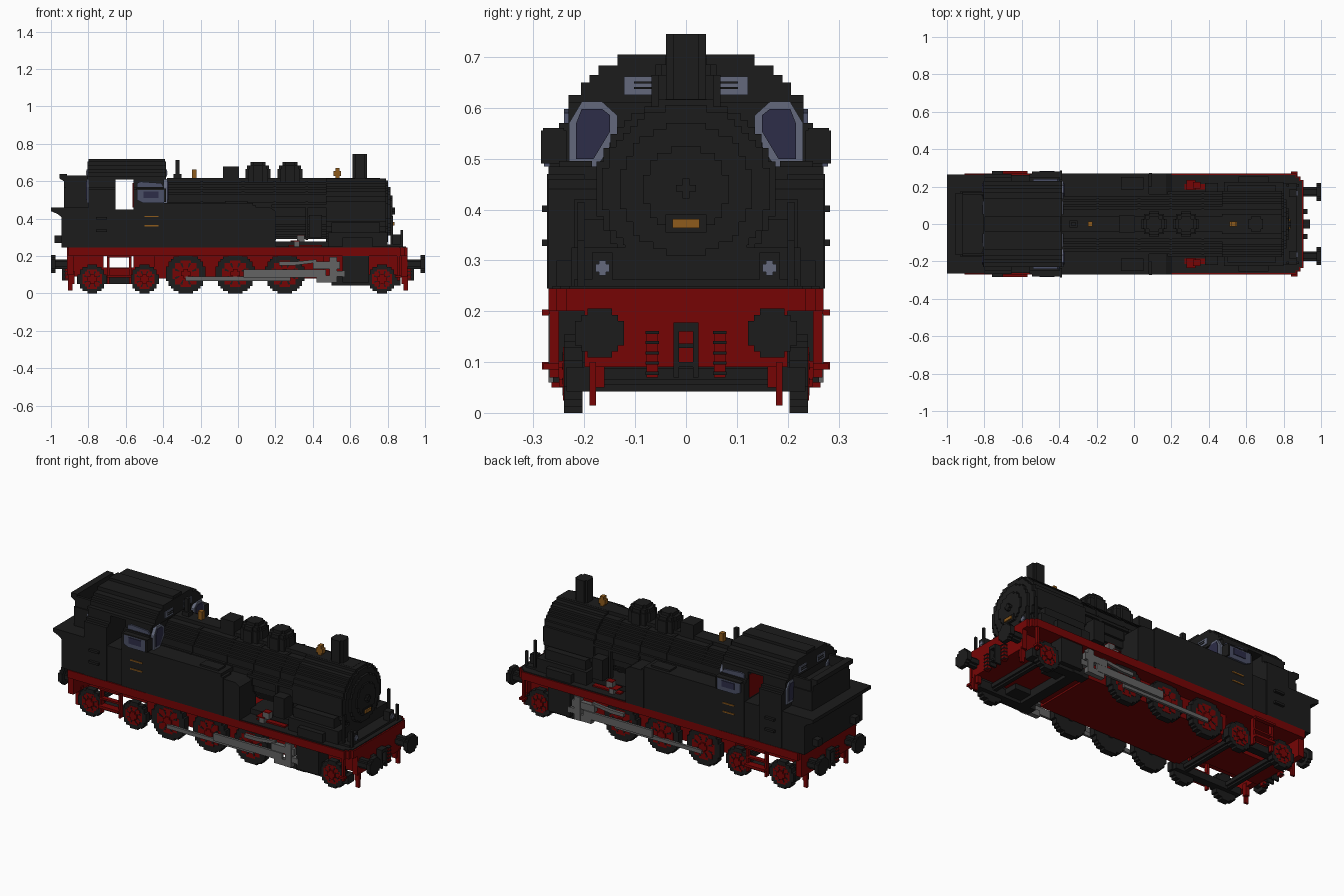
import bpy, bmesh, math
from mathutils import Vector

if "Cube" in bpy.data.objects:
    bpy.data.objects.remove(bpy.data.objects["Cube"])

V = 0.0133  # block size of the stepped outlines


def material(name, rgb):
    m = bpy.data.materials.new(name)
    m.use_nodes = True
    m.diffuse_color = (*rgb, 1)
    m.node_tree.nodes["Principled BSDF"].inputs["Base Color"].default_value = (*rgb, 1)
    return m


BLACK = material("black paint", (0.0115, 0.0115, 0.0115))
RED = material("frame red", (0.18, 0.0015, 0.0015))
STEEL = material("rod steel", (0.125, 0.125, 0.125))
FRAME = material("window frame blue grey", (0.125, 0.14, 0.2))
SLATE = material("side window slate", (0.07, 0.08, 0.135))
GLASS = material("dark glass", (0.026, 0.026, 0.065))
BRASS = material("brass", (0.27, 0.105, 0.012))


def finish(name, bm, mat):
    bmesh.ops.recalc_face_normals(bm, faces=bm.faces)
    me = bpy.data.meshes.new(name)
    bm.to_mesh(me)
    bm.free()
    me.materials.append(mat)
    bpy.context.collection.objects.link(bpy.data.objects.new(name, me))


def add_prism(bm, pts, axis, a, b):
    place = {"x": lambda p, d: (d, p[0], p[1]), "y": lambda p, d: (p[0], d, p[1]),
             "z": lambda p, d: (p[0], p[1], d)}[axis]
    lo, hi = [[bm.verts.new(place(p, d)) for p in pts] for d in (a, b)]
    bm.faces.new(lo)
    bm.faces.new(hi)
    for i in range(len(pts)):
        j = (i + 1) % len(pts)
        bm.faces.new((lo[i], lo[j], hi[j], hi[i]))


def prism(name, pts, axis, a, b, mat):
    bm = bmesh.new()
    add_prism(bm, pts, axis, a, b)
    finish(name, bm, mat)


def rect(u0, u1, v0, v1):
    return [(u0, v0), (u1, v0), (u1, v1), (u0, v1)]


def box(name, x, y, z, mat):
    prism(name, rect(*x, *y), "z", *z, mat)


def boxes(name, items, mat):
    bm = bmesh.new()
    for x, y, z in items:
        add_prism(bm, rect(*x, *y), "z", *z)
    finish(name, bm, mat)


def rows_outline(rows, cu=0.0):
    """Stepped symmetric outline from rows of (bottom, top, half width)."""
    right = []
    for z0, z1, w in rows:
        for p in ((w, z0), (w, z1)):
            if not right or (Vector(p) - Vector(right[-1])).length > 1e-6:
                right.append(p)
    return [(cu + w, z) for w, z in right] + [(cu - w, z) for w, z in reversed(right)]


def disc(r, cu, cv):
    n = max(2, round(r / V))
    v = r / n
    rows = []
    for i in range(-n, n):
        w = max(1, round(math.sqrt(r * r - ((i + .5) * v) ** 2) / v)) * v
        rows.append((cv + i * v, cv + (i + 1) * v, w))
    return rows_outline(rows, cu)


def side(s, a, b):
    return tuple(sorted((s * a, s * b)))


# running board with stepped front corners, black deck and frame
boxes("running_board", [((-.905, .87), (-.27, .27), (.2, .245)), ((.87, .89), (-.255, .255), (.2, .245)),
                        ((.89, .905), (-.235, .235), (.2, .245))], RED)
boxes("front_deck", [((.2, .863), (-.263, .263), (.24, .25)), ((.863, .882), (-.248, .248), (.24, .25)),
                     ((.882, .897), (-.23, .23), (.24, .25))], BLACK)
box("deck_centre", (.19, .48), (-.17, .17), (.245, .279), BLACK)
box("main_frame", (-.45, .46), (-.19, .19), (.08, .2), RED)
boxes("rear_bogie_frame", [((-.72, -.56), (-.1, .1), (.09, .14)), ((-.9, -.72), (-.1, .1), (.09, .2)),
                           ((-.56, -.45), (-.1, .1), (.09, .2))], RED)
box("front_bogie_frame", (.46, .88), (-.17, .17), (.09, .2), RED)
box("front_buffer_beam", (.875, .905), (-.2, .2), (.09, .2), RED)
box("rear_buffer_beam", (-.915, -.88), (-.25, .25), (.1, .245), RED)
box("cylinder_crossbeam", (.54, .6), (-.24, .24), (.042, .088), BLACK)

# boiler, smokebox and its door
prism("boiler", disc(.16, 0, .45), "x", -.4, .48, BLACK)
for i, x in enumerate((-.2, .02, .19, .36)):
    prism(f"boiler_band_{i}", disc(.164, 0, .45), "x", x, x + .014, BLACK)
prism("smokebox", disc(.176, 0, .44), "x", .47, .79, BLACK)
prism("smokebox_ring", disc(.165, 0, .44), "x", .79, .802, BLACK)
prism("smokebox_door", disc(.13, 0, .44), "x", .8, .816, BLACK)
prism("door_centre", disc(.085, 0, .44), "x", .814, .825, BLACK)
boxes("door_handle", [((.82, .84), (-.02, .02), (.435, .448)), ((.82, .84), (-.007, .007), (.422, .461))], BLACK)
box("number_plate_base", (.81, .83), (-.04, .04), (.355, .39), BLACK)
box("number_plate", (.83, .838), (-.027, .027), (.364, .381), BRASS)
box("smokebox_saddle", (.48, .8), (-.12, .12), (.245, .33), BLACK)
box("front_step_plate", (.8, .87), (-.22, .22), (.245, .262), BLACK)
box("boiler_seam", (-.38, .76), (-.04, .04), (.6, .617), BLACK)

# chimney, domes and fittings on top
prism("chimney", disc(.039, .652, 0), "z", .6, .745, BLACK)
for i, x in enumerate((.107, .278)):
    for r, z0, z1 in ((.068, .58, .665), (.06, .665, .685), (.04, .685, .703)):
        prism(f"dome_{i}_{round(z1 * 1000)}", disc(r, x, 0), "z", z0, z1, BLACK)
box("valve_box", (-.08, .005), (-.045, .045), (.59, .68), BLACK)
boxes("whistle", [((-.335, -.312), (-.012, .012), (.58, .715)), ((-.345, -.302), (-.02, .02), (.6, .64))], BLACK)
box("rear_brass_valve", (-.247, -.222), (-.014, .014), (.6, .664), BRASS)
boxes("front_brass_valve", [((.52, .542), (-.014, .014), (.6, .672)), ((.51, .552), (-.014, .014), (.628, .655))], BRASS)

# cab, with an open doorway through it
WALL = [(.245, .555, .268), (.555, .57, .25), (.57, .61, .231)]
ROOF = [(.61, .625, .231), (.625, .65, .207), (.65, .665, .19), (.665, .683, .172), (.683, .705, .135)]
prism("cab_front", rows_outline(WALL), "x", -.56, -.395, BLACK)
prism("cab_rear", rows_outline(WALL), "x", -.8, -.655, BLACK)
prism("cab_roof", rows_outline(ROOF), "x", -.805, -.385, BLACK)
box("cab_door_panel", (-.655, -.56), (-.262, .262), (.245, .45), BLACK)
box("cab_lining", (-.564, -.558), (.1, .225), (.46, .59), RED)
box("roof_ridge", (-.8, -.39), (-.039, .039), (.7, .72), BLACK)

# coal bunker with flared rims
box("bunker", (-.945, -.8), (-.265, .265), (.245, .46), BLACK)
prism("bunker_flare", [(-.945, .41), (-.965, .425), (-1, .44), (-1, .46), (-.8, .46), (-.8, .41)],
      "y", -.265, .265, BLACK)
box("coal_extension", (-.93, -.8), (-.175, .175), (.46, .57), BLACK)
prism("coal_back_rim", [(-.93, .56), (-.93, .6), (-.955, .615), (-.955, .64), (-.915, .64), (-.915, .56)],
      "y", -.165, .165, BLACK)

# ends: couplings, hoses, buffers and rail guards
for e, end in ((1, "front"), (-1, "rear")):
    def ex(a, b):
        return side(e, a, b)
    boxes(f"{end}_coupling", [(ex(.9, .94), (-.025, -.014), (.07, .175)), (ex(.9, .94), (.014, .025), (.07, .175)),
                              (ex(.9, .94), (-.025, .025), (.16, .178)), (ex(.9, .94), (-.02, .02), (.09, .1)),
                              (ex(.9, .92), (-.02, .02), (.128, .136))], BLACK)
    for s, nm in ((-1, "near"), (1, "far")):
        prism(f"{end}_{nm}_buffer_rod", disc(.026, s * .172, .157), "x", *ex(.89, .98), BLACK)
        prism(f"{end}_{nm}_buffer_head", disc(.048, s * .17, .157), "x", *ex(.975, 1), BLACK)
        box(f"{end}_{nm}_hose", ex(.9, .925), side(s, .055, .078), (.07, .16), RED)
        boxes(f"{end}_{nm}_hose_rings", [(ex(.9, .928), side(s, .053, .08), (z, z + .006))
                                         for z in (.075, .095, .115, .135, .155)], BLACK)
        boxes(f"{end}_{nm}_rail_guard", [(ex(.875, .9), side(s, .16, .185), (.05, .12)),
                                         (ex(.885, .908), side(s, .177, .19), (.015, .1))], RED)

for s, nm in ((-1, "near"), (1, "far")):
    def y(a, b):
        return side(s, a, b)

    # side tanks and lower boxes beside the smokebox
    box(f"{nm}_tank", (-.4, .08), y(.05, .27), (.245, .485), BLACK)
    prism(f"{nm}_tank_nose", [(.08, .245), (.2, .245), (.2, .44), (.17, .46), (.08, .46)], "y", *y(.12, .27), BLACK)
    box(f"{nm}_tank_lid", (-.07, .05), y(.185, .25), (.485, .495), BLACK)
    box(f"{nm}_tank_strip", (.08, .095), y(.2, .273), (.245, .47), BLACK)
    boxes(f"{nm}_smokebox_steps", [((.48, .8), y(.1, .225), (.245, .325)), ((.5, .76), y(.1, .205), (.325, .38)),
                                   ((.56, .72), y(.1, .255), (.245, .3))], BLACK)
    box(f"{nm}_pump", (.38, .45), y(.14, .22), (.3, .42), BLACK)
    boxes(f"{nm}_boiler_pipe", [((.18, .48), y(.155, .175), (.46, .475)), ((.36, .375), y(.15, .175), (.3, .47))], BLACK)
    boxes(f"{nm}_reversing_lever", [((.3, .33), y(.185, .235), (.245, .278)), ((.315, .355), y(.19, .225), (.275, .31))], STEEL)
    boxes(f"{nm}_lever_bracket", [((.27, .45), y(.185, .215), (.245, .258)), ((.28, .33), y(.182, .235), (.278, .282)),
                                  ((.315, .355), y(.19, .225), (.31, .314))], RED)

    # cab windows: side, forward and rearward facing
    prism(f"{nm}_side_window_frame", [(-.54, .555), (-.54, .5), (-.51, .485), (-.395, .485), (-.395, .555)],
          "y", *y(.245, .279), SLATE)
    prism(f"{nm}_side_window_top", [(-.54, .55), (-.395, .55), (-.395, .565), (-.41, .59), (-.52, .598), (-.54, .59)],
          "y", *y(.2, .24), SLATE)
    box(f"{nm}_window_sill", (-.545, -.385), y(.24, .281), (.553, .56), BLACK)
    box(f"{nm}_side_window_glass", (-.505, -.425), y(.279, .283), (.51, .545), GLASS)
    box(f"{nm}_window_deflector", (-.395, -.385), y(.235, .285), (.49, .555), BLACK)
    for part, m, d, g in (("frame", FRAME, .008, 0), ("glass", GLASS, .012, .014)):
        outline = [(s * a, b) for a, b in ((.175 + g / 2, .485 + g), (.23 - g, .485 + g), (.23 - g, .57),
                                           (.205, .612 - g), (.165, .612 - g), (.135 + g, .585), (.135 + g, .54 + g))]
        prism(f"{nm}_front_window_{part}", outline, "x", -.4, -.384 + d, m)
        prism(f"{nm}_rear_window_{part}", outline, "x", -.8 - d, -.79, m)
    for end, a, b in (("front", -.39, -.38), ("rear", -.81, -.8)):
        box(f"{nm}_{end}_upper_window", (a, b), y(.05, .122), (.625, .662), FRAME)
        boxes(f"{nm}_{end}_upper_window_bars", [((a - .003, b + .003), y(.05, .102), (z, z + .004))
                                                for z in (.637, .648)], BLACK)
    boxes(f"{nm}_cab_stripes", [((-.5, -.425), y(.267, .273), (z, z + .007)) for z in (.358, .408)], BRASS)
    boxes(f"{nm}_handles", [((-.76, -.7), y(.26, .283), (z, z + .013)) for z in (.328, .395)], BLACK)
    box(f"{nm}_coal_side_rim", (-.92, -.8), y(.155, .17), (.56, .63), BLACK)

    # steps below the doorway and at the front
    boxes(f"{nm}_cab_steps", [((-.7, -.57), y(.24, .283), (.085, .1)), ((-.7, -.57), y(.24, .268), (.13, .14)),
                              ((-.7, -.688), y(.24, .265), (.05, .2)), ((-.582, -.57), y(.24, .265), (.05, .2)),
                              ((-.7, -.57), y(.26, .283), (.192, .203))], RED)
    boxes(f"{nm}_front_steps", [((.84, .875), y(.25, .28), (.085, .097)), ((.85, .865), y(.25, .268), (.07, .2))], RED)

    # lamps and posts on the front platform, lamp at the rear
    box(f"{nm}_front_lamp", (.83, .87), y(.145, .185), (.25, .315), BLACK)
    boxes(f"{nm}_lamp_lens", [((.87, .877), y(.15, .178), (.277, .293)), ((.87, .876), y(.157, .171), (.27, .3))], FRAME)
    boxes(f"{nm}_platform_posts", [((.815, .828), y(.2, .213), (.245, .415)), ((.868, .882), y(.2, .213), (.245, .34))], BLACK)
    box(f"{nm}_rear_lamp", (-.98, -.94), y(.15, .19), (.27, .31), BLACK)

    # cylinder, crosshead and rods
    box(f"{nm}_cylinder", (.56, .7), y(.1, .262), (.06, .2), BLACK)
    boxes(f"{nm}_crosshead", [((.42, .53), y(.24, .268), (.06, .095)), ((.4, .545), y(.24, .268), (.13, .17)),
                              ((.49, .53), y(.24, .27), (.06, .195)), ((.53, .57), y(.235, .266), (.09, .12))], STEEL)
    box(f"{nm}_coupling_rod", (-.28, .28), y(.243, .256), (.068, .09), STEEL)
    box(f"{nm}_connecting_rod", (.03, .47), y(.256, .27), (.085, .128), STEEL)
    prism(f"{nm}_valve_rod", [(.22, .15), (.3, .15), (.42, .165), (.42, .182), (.3, .17), (.22, .17)],
          "y", *y(.244, .26), STEEL)

    # bogie side bars
    box(f"{nm}_front_bogie_bar", (.5, .87), y(.18, .235), (.042, .09), BLACK)
    box(f"{nm}_rear_bogie_bar", (-.86, -.43), y(.18, .225), (.05, .09), BLACK)

    # wheels with dark gaps between the spokes
    for i, (x, r) in enumerate(((-.78, .077), (-.5, .077), (-.28, .105), (-.015, .105), (.25, .105), (.77, .077))):
        prism(f"{nm}_wheel_{i}", disc(r, x, r), "y", *y(.204, .24), BLACK)
        prism(f"{nm}_wheel_face_{i}", disc(r * .68, x, r), "y", *y(.23, .2415), RED)
        bm = bmesh.new()
        for k in range(8):
            a = math.pi * (k + .5) / 4
            u, w = Vector((math.cos(a), math.sin(a))) * r, Vector((-math.sin(a), math.cos(a))) * r * .06
            c = Vector((x, r))
            add_prism(bm, [c + u * .34 - w * .4, c + u * .58 - w, c + u * .58 + w, c + u * .34 + w * .4],
                      "y", *y(.238, .243))
        finish(f"{nm}_wheel_spoke_gaps_{i}", bm, BLACK)
        prism(f"{nm}_wheel_hub_{i}", disc(.025, x, r), "y", *y(.236, .25), RED)
        if s == 1:
            prism(f"axle_{i}", disc(.022, x, r), "y", -.21, .21, BLACK)
